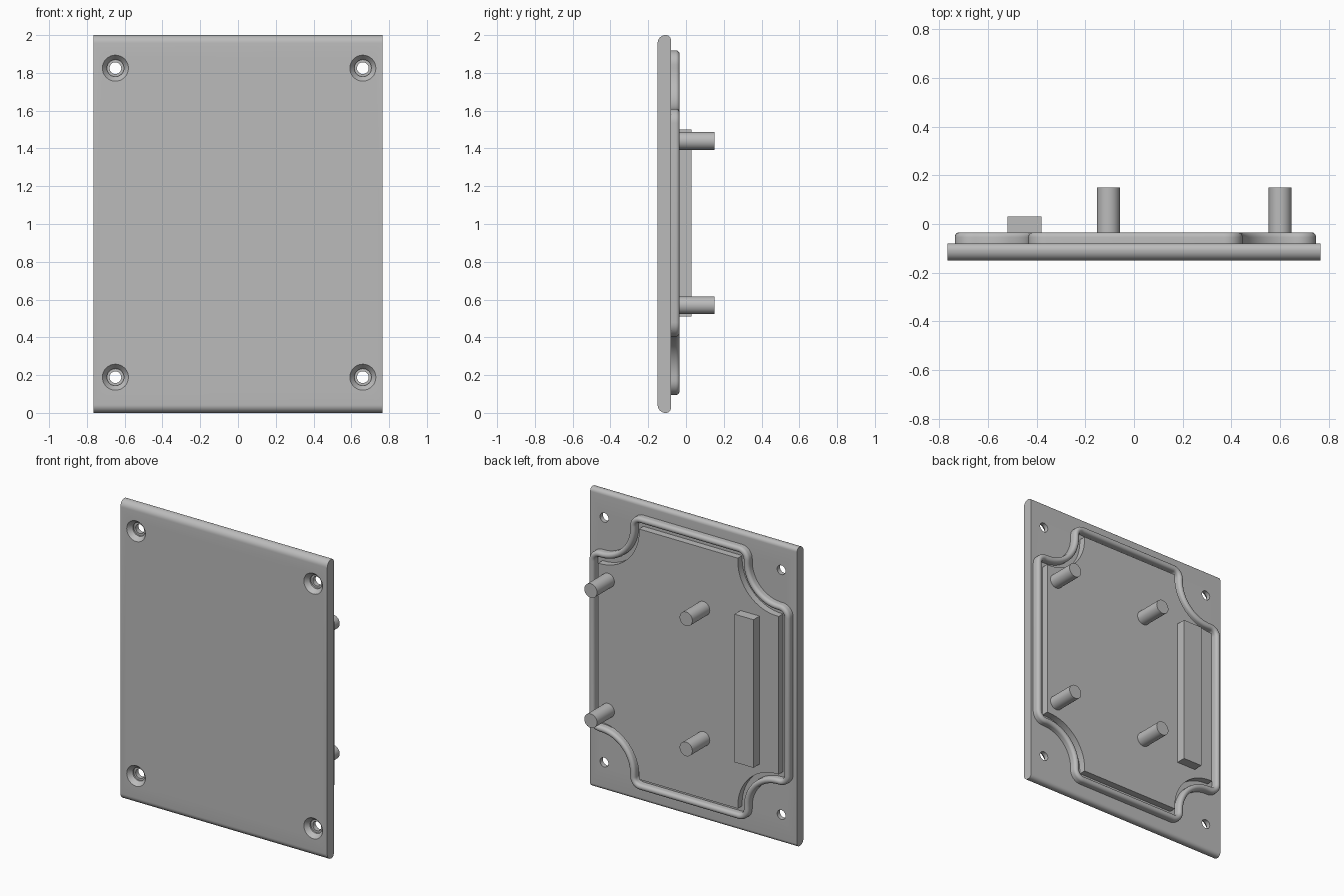
import bpy, bmesh, math
from mathutils import Matrix, Vector

old = bpy.data.objects.get("Cube")
if old:
    bpy.data.objects.remove(old, do_unlink=True)

grey = bpy.data.materials.new("plain_grey")
grey.use_nodes = True
grey.diffuse_color = (0.5, 0.5, 0.5, 1)
grey.node_tree.nodes["Principled BSDF"].inputs["Base Color"].default_value = (0.5, 0.5, 0.5, 1)

FRONT, BACK, RAISED = -0.15, -0.08, -0.034   # y levels
CX, CZ = 0.006, 1.007                        # centre of the holes and seal
HX, HZ = 0.655, 0.818                        # hole offsets from that centre


def make(name, bm):
    bmesh.ops.remove_doubles(bm, verts=bm.verts, dist=1e-5)
    bmesh.ops.recalc_face_normals(bm, faces=bm.faces)
    me = bpy.data.meshes.new(name)
    bm.to_mesh(me)
    bm.free()
    me.materials.append(grey)
    ob = bpy.data.objects.new(name, me)
    bpy.context.collection.objects.link(ob)
    return ob


def smooth(ob):
    bpy.ops.object.select_all(action='DESELECT')
    ob.select_set(True)
    bpy.context.view_layer.objects.active = ob
    bpy.ops.object.shade_smooth_by_angle(angle=math.radians(32))


def arc(cx, cz, r, start, end, n):
    steps = [math.radians(start + (end - start) * i / n) for i in range(n + 1)]
    return [(cx + r * math.cos(a), cz + r * math.sin(a)) for a in steps]


def extrude(name, points, direction):
    bm = bmesh.new()
    face = bm.faces.new([bm.verts.new(p) for p in points])
    out = bmesh.ops.extrude_face_region(bm, geom=[face])
    moved = [v for v in out["geom"] if isinstance(v, bmesh.types.BMVert)]
    bmesh.ops.translate(bm, verts=moved, vec=direction)
    bm.faces.ensure_lookup_table()
    if not face.is_valid or len(bm.faces) == len(points) + 1:
        bm.faces.new([v for v in bm.verts if v not in moved])
    return make(name, bm)


def seal_outline(inset, fillet=0.075, scoop=0.215):
    """Rounded rectangle with a scoop around each hole, as (x, z) points."""
    top, side, f = 0.912, 0.742, fillet - inset
    q = arc(HX - scoop - fillet, top - fillet, f, 90, 0, 8)
    q += arc(HX, HZ, scoop + inset, 180, 270, 16)
    q += arc(side - fillet, HZ - scoop - fillet, f, 90, 0, 8)
    ring = q + [(x, -z) for x, z in reversed(q)]
    ring += [(-x, -z) for x, z in q] + [(-x, z) for x, z in reversed(q)]
    return [(x + CX, z + CZ) for x, z in ring]


# Panel with rounded top and bottom edges
rf, rb = 0.042, 0.026
profile = arc(FRONT + rf, rf, rf, 180, 270, 8) + arc(BACK - rb, rb, rb, 270, 360, 8)
profile += arc(BACK - rb, 2 - rb, rb, 0, 90, 8) + arc(FRONT + rf, 2 - rf, rf, 90, 180, 8)
panel = extrude("panel", [(-0.765, y, z) for y, z in profile], (1.53, 0, 0))

# Countersunk screw holes
bm = bmesh.new()
sections = [(0.073, FRONT - 0.005), (0.045, FRONT + 0.03), (0.045, FRONT + 0.04),
            (0.031, FRONT + 0.04), (0.031, BACK + 0.02)]
for sx in (-1, 1):
    for sz in (-1, 1):
        rings = [[bm.verts.new((x, y, z)) for x, z in
                  arc(CX + sx * HX, CZ + sz * HZ, r, 0, 360, 32)[:-1]]
                 for r, y in sections]
        for a, b in zip(rings, rings[1:]):
            for i in range(32):
                j = (i + 1) % 32
                bm.faces.new((a[i], a[j], b[j], b[i]))
        bm.faces.new(rings[0])
        bm.faces.new(rings[-1])
cutter = make("hole_cutter", bm)
cutter.hide_render = True
cut = panel.modifiers.new("screw_holes", 'BOOLEAN')
cut.operation = 'DIFFERENCE'
cut.solver = 'EXACT'
cut.object = cutter
bpy.context.view_layer.objects.active = panel
bpy.ops.object.modifier_apply(modifier=cut.name)
bpy.data.objects.remove(cutter, do_unlink=True)
smooth(panel)

# Seal rim: a round-topped bead swept along the outline
width, half = 0.04, 0.02
bead = [(0, BACK - 0.01)]
bead += [(half + u, RAISED - half + v) for u, v in arc(0, 0, half, 180, 0, 10)]
bead += [(width, BACK - 0.01)]
bm = bmesh.new()
loops = [[bm.verts.new((x, y, z)) for x, z in seal_outline(i)] for i, y in bead]
count = len(loops[0])
for k, a in enumerate(loops):
    b = loops[(k + 1) % len(loops)]
    for i in range(count):
        j = (i + 1) % count
        bm.faces.new((a[i], a[j], b[j], b[i]))
smooth(make("seal_rim", bm))

# Raised inner land, separated from the rim by a groove
land = []
for x, z in seal_outline(0.075):
    p = Vector((x, BACK - 0.01, z))
    if not land or (p - land[-1]).length > 1e-4:
        land.append(p)
if (land[0] - land[-1]).length < 1e-4:
    land.pop()
smooth(extrude("inner_land", land, (0, RAISED - BACK + 0.01, 0)))

# Four standoff pins
start, end = RAISED - 0.01, 0.15
for side, x in (("right", -0.105), ("left", 0.6)):
    for level, z in (("lower", 0.57), ("upper", 1.44)):
        bm = bmesh.new()
        place = Matrix.Translation((x, (start + end) / 2, z)) @ Matrix.Rotation(math.pi / 2, 4, 'X')
        bmesh.ops.create_cone(bm, cap_ends=True, segments=32, radius1=0.047,
                              radius2=0.047, depth=end - start, matrix=place)
        smooth(make(f"{level}_{side}_pin", bm))

# Support bar
extrude("support_bar", [(x, start, z) for x, z in
        ((-0.52, 0.51), (-0.38, 0.51), (-0.38, 1.5), (-0.52, 1.5))], (0, 0.03 - start, 0))
